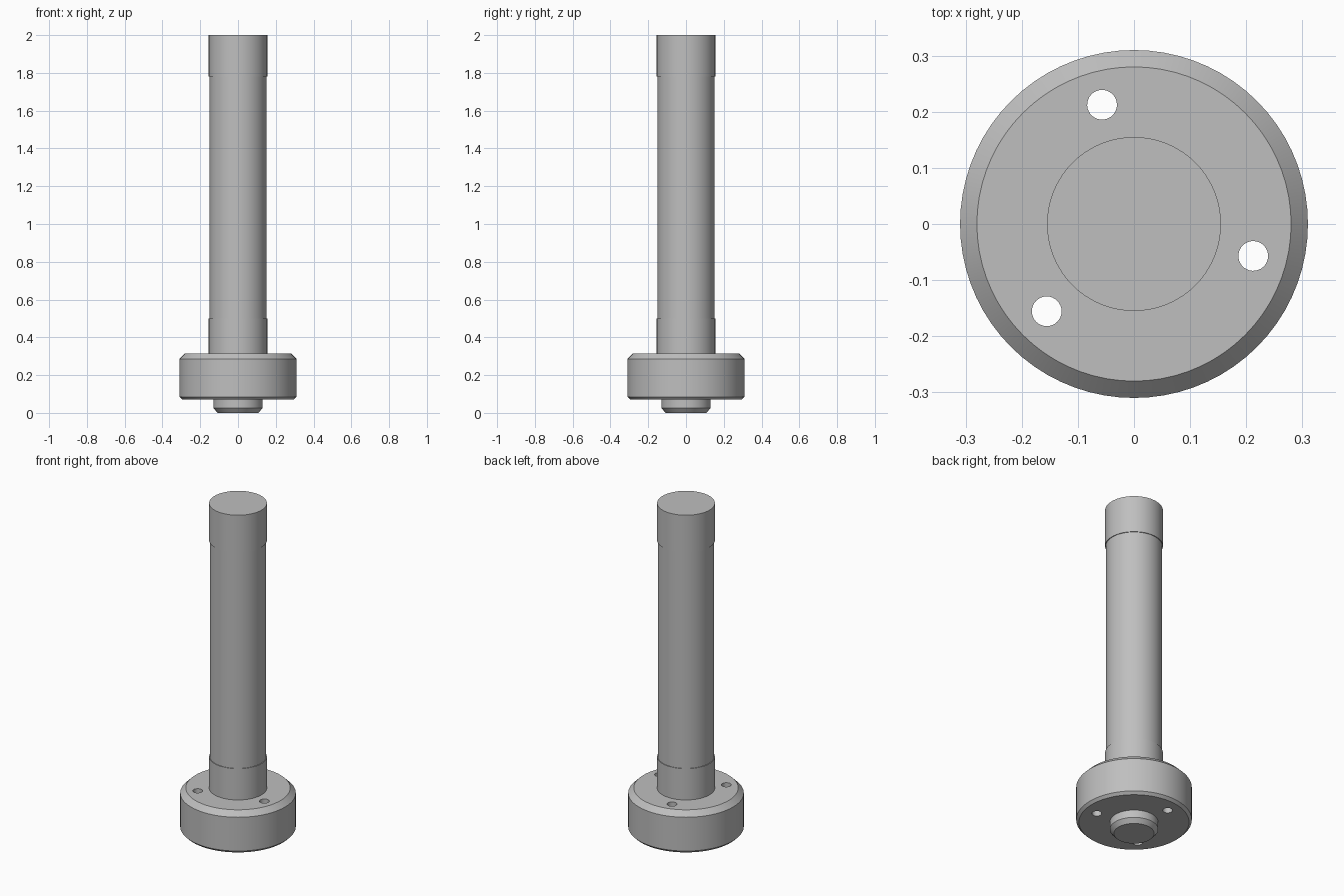
import bpy
import bmesh
import math
from mathutils import Matrix, Vector

cube = bpy.data.objects.get("Cube")
if cube:
    bpy.data.objects.remove(cube, do_unlink=True)

steel = bpy.data.materials.new("grey steel")
steel.use_nodes = True
GREY = (0.52, 0.52, 0.52, 1)
steel.diffuse_color = GREY
steel.node_tree.nodes["Principled BSDF"].inputs["Base Color"].default_value = GREY


def add_object(name, bm):
    mesh = bpy.data.meshes.new(name)
    bm.to_mesh(mesh)
    bm.free()
    mesh.materials.append(steel)
    obj = bpy.data.objects.new(name, mesh)
    bpy.context.collection.objects.link(obj)
    return obj


def lathe(name, profile, steps=72):
    """Revolve (radius, height) points around the z axis."""
    bm = bmesh.new()
    verts = [bm.verts.new((r, 0, z)) for r, z in profile]
    edges = [bm.edges.new(pair) for pair in zip(verts, verts[1:])]
    bmesh.ops.spin(bm, geom=verts + edges, cent=(0, 0, 0), axis=(0, 0, 1),
                   angle=math.tau, steps=steps, use_duplicate=False)
    bmesh.ops.remove_doubles(bm, verts=bm.verts, dist=0.0001)
    # Close the two flat ends
    bmesh.ops.holes_fill(bm, edges=[e for e in bm.edges if e.is_boundary], sides=0)
    bmesh.ops.recalc_face_normals(bm, faces=bm.faces)
    return add_object(name, bm)


# Spigot, chamfered flange and shaft with a slightly relieved middle
body = lathe("flanged_shaft", [
    (0.108, 0), (0.13, 0.025), (0.13, 0.07),
    (0.295, 0.07), (0.31, 0.085), (0.31, 0.285), (0.28, 0.315),
    (0.155, 0.315), (0.155, 0.5), (0.151, 0.5),
    (0.151, 1.78), (0.155, 1.78), (0.155, 2),
])

# Three through holes in the flange
bm = bmesh.new()
for i in range(3):
    turn = Matrix.Rotation(math.radians(120 * i - 15), 4, "Z")
    place = turn @ Matrix.Translation(Vector((0.22, 0, 0.2)))
    bmesh.ops.create_cone(bm, cap_ends=True, segments=32, radius1=0.0265,
                          radius2=0.0265, depth=0.5, matrix=place)
cutter = add_object("hole_cutter", bm)
cutter.hide_render = True

cut = body.modifiers.new("bolt holes", "BOOLEAN")
cut.operation = "DIFFERENCE"
cut.solver = "EXACT"
cut.object = cutter
bpy.ops.object.select_all(action="DESELECT")
bpy.context.view_layer.objects.active = body
body.select_set(True)
bpy.ops.object.modifier_apply(modifier=cut.name)
bpy.data.objects.remove(cutter, do_unlink=True)

bpy.ops.object.shade_smooth_by_angle(angle=math.radians(25))
